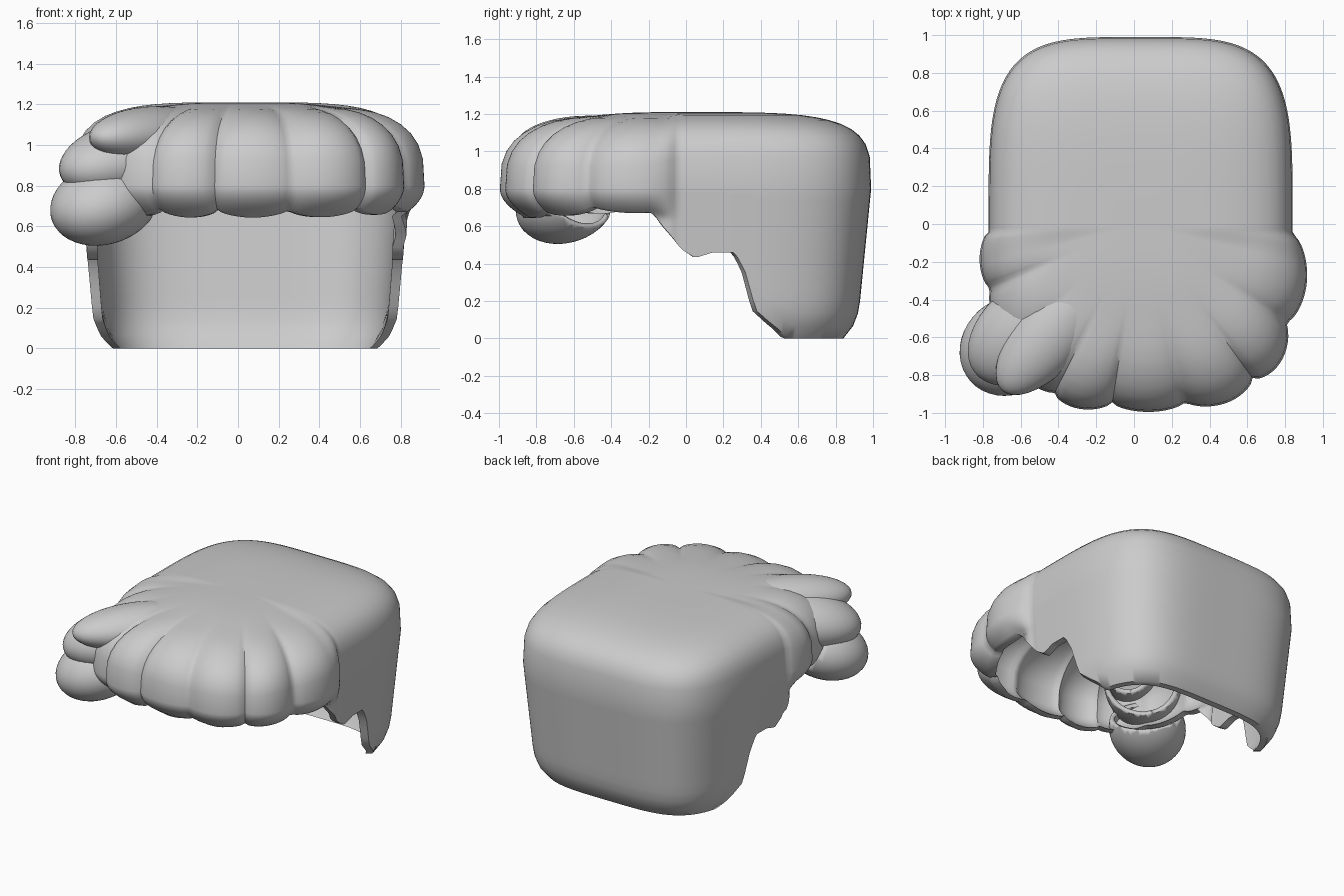
import bpy, bmesh
from math import sin, cos, pi, radians, degrees
from mathutils import Vector, Matrix

if "Cube" in bpy.data.objects:
    bpy.data.objects.remove(bpy.data.objects["Cube"])

TOP, MID, CX = 1.21, 0.80, 0.035
N = 240
SEAMS = [-177, -157, -137, -117, -99, -76, -54, -34, -4]      # grooves between fringe locks
AMPS = [0.05, 0.02, 0.02, 0.05, 0.05, 0.05, 0.06, 0.085]
HEM = [(-1, .68), (-.45, .71), (-.19, .71), (-.13, .62), (-.03, .48), (.05, .43), (.15, .46),
       (.27, .46), (.33, .36), (.40, .15), (.50, .08), (.64, 0), (1.1, 0)]
TAPER = [(0, .85), (.06, .90), (.15, .935), (.4, .96), (.8, 1), (2, 1)]


def lerp_table(table, v):
    for (a, p), (b, q) in zip(table, table[1:]):
        if v <= b:
            return p + (q - p) * max(0, (v - a) / (b - a))
    return table[-1][1]


def smooth(a, b, v):
    t = min(1, max(0, (v - a) / (b - a)))
    return t * t * (3 - 2 * t)


def outline(t):
    """Base plan radius at angle t: squarish at the back, rounder at the front."""
    n, b = (4, .99) if sin(t) > 0 else (3.2, .945)
    return (abs(cos(t) / .805) ** n + abs(sin(t) / b) ** n) ** (-1 / n)


def lock(t):
    """Puffed lock profile (0..1) and its amplitude."""
    d = degrees(t)
    for a, b, amp in zip(SEAMS, SEAMS[1:], AMPS):
        if a <= d <= b:
            return sin(pi * (d - a) / (b - a)) ** .6, amp
    return 0, 0


def column(bm, t, inset):
    """Vertices of one meridian, from near the crown down to the hem."""
    R = outline(t)
    y = R * sin(t)
    w = 1 - smooth(-.2, -.02, y)                     # 1 in the fringe, 0 behind it
    puff, amp = lock(t)
    hem = lerp_table(HEM, y) - .04 * puff * w
    e, top = .5 + .12 * w, TOP - inset
    prof = []
    for k in range(1, 15):
        a = (pi / 2) * (k / 14) ** 1.6
        prof.append((sin(a) ** e, MID + (top - MID) * max(0, cos(a)) ** e))
    for k in range(1, 13):
        z = MID + (hem - MID) * k / 12
        curl = 1 - .13 * min(1, (MID - z) / .15) ** 2
        s = lerp_table(TAPER, z)
        prof.append((s + (curl - s) * w, z))
    col = []
    for k, (r, z) in enumerate(prof):
        q = r * (R - inset) + amp * puff * smooth(.35, 1, r)
        z += (.02 * puff * smooth(.5, .8, r) - .03 * r ** 3) * w * smooth(MID, MID + .2, z)
        col.append(bm.verts.new((CX + q * cos(t), q * sin(t), z)))
    return col


def finish(name, bm, thickness=0):
    bmesh.ops.recalc_face_normals(bm, faces=bm.faces)
    me = bpy.data.meshes.new(name)
    bm.to_mesh(me)
    bm.free()
    ob = bpy.data.objects.new(name, me)
    bpy.context.collection.objects.link(ob)
    if thickness:
        m = ob.modifiers.new("thickness", 'SOLIDIFY')
        m.thickness, m.offset = thickness, -1
    bpy.context.view_layer.objects.active = ob
    ob.select_set(True)
    bpy.ops.object.shade_smooth_by_angle(angle=radians(50))
    ob.select_set(False)


# Main hair shell: cap, back, sideburns and puffed fringe, outer and inner skins
bm = bmesh.new()
skins = []
for inset in (0, .055):
    cols = [column(bm, -pi + 2 * pi * i / N, inset) for i in range(N)]
    pole = bm.verts.new((CX, 0, TOP - inset))
    for a, b in zip(cols, cols[1:] + cols[:1]):
        bm.faces.new((pole, a[0], b[0]))
        for k in range(len(a) - 1):
            bm.faces.new((a[k], a[k + 1], b[k + 1], b[k]))
    skins.append([c[-1] for c in cols])
outer, inner = skins
for i in range(N):                                   # rim along the hem
    j = (i + 1) % N
    bm.faces.new((outer[i], inner[i], inner[j], outer[j]))
finish("hair_shell", bm)


# Three swept locks at the left front, cut open towards the head
def side_lock(name, centre, radii, heading, pitch, cut, facing):
    bm = bmesh.new()
    bmesh.ops.create_uvsphere(bm, u_segments=40, v_segments=24, radius=1)
    mat = (Matrix.Translation(centre) @ Matrix.Rotation(radians(heading), 4, 'Z')
           @ Matrix.Rotation(radians(pitch), 4, 'Y') @ Matrix.Diagonal((*radii, 1)))
    bmesh.ops.transform(bm, matrix=mat, verts=bm.verts)
    bmesh.ops.bisect_plane(bm, geom=bm.verts[:] + bm.edges[:] + bm.faces[:],
                           plane_co=cut, plane_no=facing, clear_outer=True)
    finish(name, bm, .03)


side_lock("lower_lock", (-.655, -.645, .715), (.29, .25, .2), 222, 18,
          (-.56, -.55, .68), (.6, .6, .5))
side_lock("middle_lock", (-.54, -.55, .93), (.39, .25, .19), 218, 10,
          (-.5, -.5, .88), (.7, .7, -.5))
side_lock("upper_lock", (-.42, -.555, 1.05), (.43, .19, .14), 230, 2,
          (-.4, -.5, 1.02), (.5, .5, -1))
